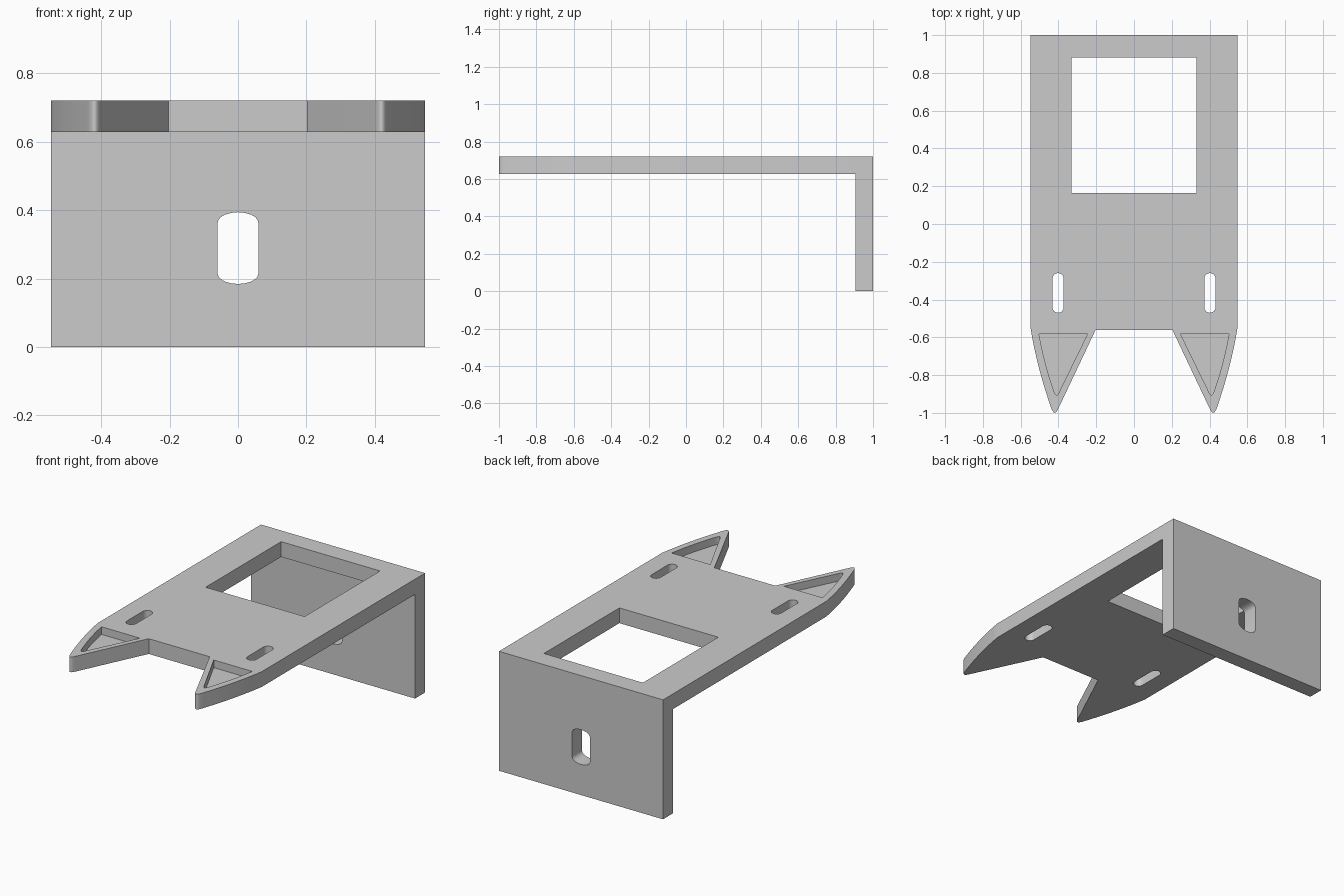
import bpy, bmesh, math
from mathutils import Vector

cube = bpy.data.objects.get("Cube")
if cube:
    bpy.data.objects.remove(cube, do_unlink=True)

TOP, UNDER, HALF = 0.72, 0.628, 0.547

grey = bpy.data.materials.new("plain grey")
grey.use_nodes = True
colour = (0.6, 0.6, 0.6, 1)
grey.diffuse_color = colour
grey.node_tree.nodes["Principled BSDF"].inputs["Base Color"].default_value = colour


def prism(name, outline, low, high, axis="Z"):
    """Extrude a 2D outline along z, or an x-z outline along y."""
    bm = bmesh.new()
    place = (lambda a, b, h: (a, b, h)) if axis == "Z" else (lambda a, b, h: (a, h, b))
    face = bm.faces.new([bm.verts.new(place(a, b, low)) for a, b in outline])
    moved = bmesh.ops.extrude_face_region(bm, geom=[face])["geom"]
    verts = [v for v in moved if isinstance(v, bmesh.types.BMVert)]
    bmesh.ops.translate(bm, verts=verts, vec=place(0, 0, high - low))
    bmesh.ops.recalc_face_normals(bm, faces=bm.faces)
    mesh = bpy.data.meshes.new(name)
    bm.to_mesh(mesh)
    bm.free()
    mesh.materials.append(grey)
    obj = bpy.data.objects.new(name, mesh)
    bpy.context.collection.objects.link(obj)
    return obj


def bezier(a, b, c, steps):
    """Quadratic curve from a to c pulled towards b."""
    a, b, c = Vector(a), Vector(b), Vector(c)
    ts = [i / steps for i in range(steps + 1)]
    return [tuple(a * (1 - t) ** 2 + b * 2 * t * (1 - t) + c * t * t) for t in ts]


def mirror(points):
    return [(-x, y) for x, y in reversed(points)]


def rectangle(x, low, high):
    return [(-x, low), (x, low), (x, high), (-x, high)]


def slot(cx, low, high, r):
    pts = []
    for i in range(26):
        a = math.pi * (i if i < 13 else i - 1) / 12
        cy = high - r if i < 13 else low + r
        pts.append((cx + r * math.cos(a), cy + r * math.sin(a)))
    return pts


def cut(target, cutter):
    mod = target.modifiers.new("cut", "BOOLEAN")
    mod.operation, mod.solver, mod.object = "DIFFERENCE", "EXACT", cutter
    bpy.context.view_layer.objects.active = target
    bpy.ops.object.modifier_apply(modifier=mod.name)
    bpy.data.objects.remove(cutter, do_unlink=True)


# Bracket: L-shaped plate whose front edge ends in two pointed ears
ear = [(0.203, -0.56)]
ear += bezier((0.40, -0.976), (0.42, -1.022), (0.438, -0.976), 8)
ear += bezier((0.445, -0.955), (0.515, -0.75), (HALF, -0.555), 8)
plate = prism("top_plate", ear + [(HALF, 1), (-HALF, 1)] + mirror(ear), UNDER, TOP)
upright = prism("back_plate", rectangle(HALF, 0, UNDER), 0.905, 1, "Y")

# Window and the two long slots
cut(plate, prism("window_cutter", rectangle(0.33, 0.163, 0.882), 0.5, 1))
for side in (-1, 1):
    cut(plate, prism("slot_cutter", slot(side * 0.402, -0.47, -0.26, 0.03), 0.5, 1))

# Shallow pocket in each ear
pocket = [(0.246, -0.582)]
pocket += bezier((0.398, -0.893), (0.409, -0.918), (0.42, -0.893), 6)
pocket += bezier((0.424, -0.885), (0.475, -0.74), (0.503, -0.582), 6)
for outline in (pocket, mirror(pocket)):
    cut(plate, prism("pocket_cutter", outline, TOP - 0.046, 1))

# Mounting hole with shallow arched ends and softened corners
arch = [(0.06, 0.362), (0.057, 0.372), (0.05, 0.38), (0.038, 0.387), (0.02, 0.392), (0, 0.394)]
arch += mirror(arch[:-1])
hole = arch + [(-x, 0.578 - z) for x, z in arch]
cut(upright, prism("hole_cutter", hole, 0.5, 1.5, "Y"))

# Join the two plates into one solid
mod = plate.modifiers.new("join", "BOOLEAN")
mod.operation, mod.solver, mod.object = "UNION", "EXACT", upright
bpy.context.view_layer.objects.active = plate
bpy.ops.object.modifier_apply(modifier=mod.name)
bpy.data.objects.remove(upright, do_unlink=True)
plate.name = "bracket"

bpy.ops.object.select_all(action="DESELECT")
plate.select_set(True)
bpy.ops.object.shade_smooth_by_angle(angle=math.radians(35))
